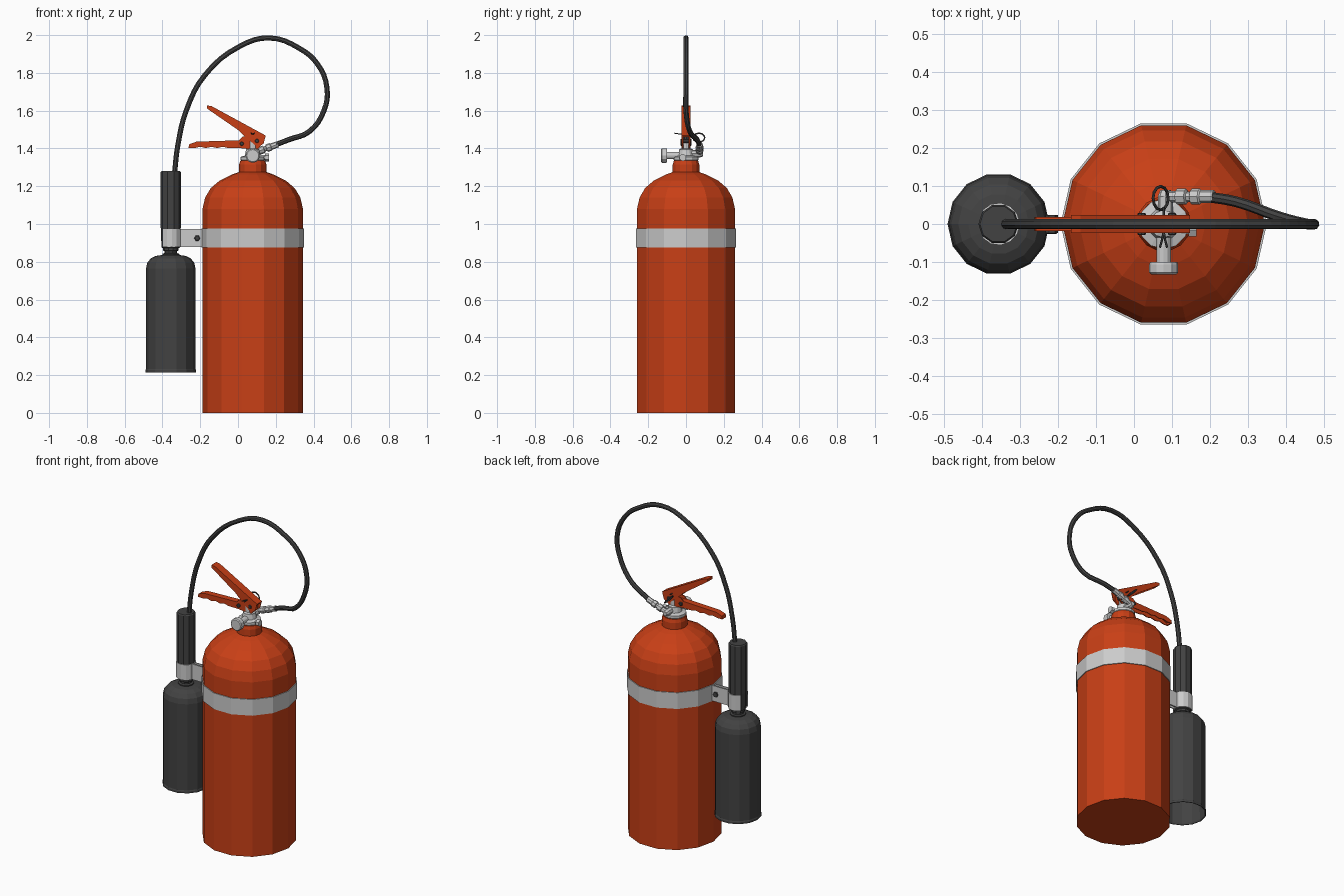
import bpy, bmesh, math
from mathutils import Vector, Matrix

if "Cube" in bpy.data.objects:
    bpy.data.objects.remove(bpy.data.objects["Cube"])

def material(name, col):
    m = bpy.data.materials.new(name)
    m.diffuse_color = (*col, 1)
    m.use_nodes = True
    m.node_tree.nodes["Principled BSDF"].inputs["Base Color"].default_value = m.diffuse_color
    return m

RED = material("red_paint", (0.58, 0.05, 0.008))
BLACK = material("black_rubber", (0.055, 0.055, 0.055))
Z = Vector((0, 0, 1))

def finish(name, bm, mat=None):
    bmesh.ops.recalc_face_normals(bm, faces=bm.faces[:])
    me = bpy.data.meshes.new(name)
    bm.to_mesh(me)
    bm.free()
    ob = bpy.data.objects.new(name, me)
    bpy.context.collection.objects.link(ob)
    if mat:
        me.materials.append(mat)
    return ob

def lathe(name, profile, n, loc, mat=None, axis=(0, 0, 1), closed=False):
    """Spin (radius, height) points around an axis; ends are capped unless closed."""
    bm = bmesh.new()
    rot = Z.rotation_difference(Vector(axis).normalized())
    rings = []
    for r, h in profile:
        rings.append([bm.verts.new(Vector(loc) + rot @ Vector((
            r * math.cos(2 * math.pi * i / n), r * math.sin(2 * math.pi * i / n), h)))
            for i in range(n)])
    pairs = list(zip(rings, rings[1:]))
    if closed:
        pairs.append((rings[-1], rings[0]))
    else:
        bm.faces.new(rings[0])
        bm.faces.new(rings[-1])
    for a, b in pairs:
        for i in range(n):
            j = (i + 1) % n
            bm.faces.new((a[i], a[j], b[j], b[i]))
    return finish(name, bm, mat)

def prism(name, pts, a, b, mat=None, axis='y'):
    """Extrude an outline from a to b along y (x,z outline) or z (x,y outline)."""
    bm = bmesh.new()
    place = (lambda p, t: (p[0], t, p[1])) if axis == 'y' else (lambda p, t: (p[0], p[1], t))
    lo = [bm.verts.new(place(p, a)) for p in pts]
    hi = [bm.verts.new(place(p, b)) for p in pts]
    bm.faces.new(lo)
    bm.faces.new(hi)
    for i in range(len(pts)):
        j = (i + 1) % len(pts)
        bm.faces.new((lo[i], lo[j], hi[j], hi[i]))
    return finish(name, bm, mat)

def tube(name, pts, radius, mat=None, cyclic=False, res=4, sides=2):
    cu = bpy.data.curves.new(name, 'CURVE')
    cu.dimensions = '3D'
    cu.bevel_depth, cu.bevel_resolution, cu.resolution_u = radius, sides, res
    cu.use_fill_caps = True
    sp = cu.splines.new('BEZIER')
    sp.bezier_points.add(len(pts) - 1)
    for bp, p in zip(sp.bezier_points, pts):
        bp.co = p
        bp.handle_left_type = bp.handle_right_type = 'AUTO'
    sp.use_cyclic_u = cyclic
    tmp = bpy.data.objects.new(name + "_curve", cu)
    bpy.context.collection.objects.link(tmp)
    bpy.context.view_layer.update()
    me = bpy.data.meshes.new_from_object(
        tmp.evaluated_get(bpy.context.evaluated_depsgraph_get()))
    bpy.data.objects.remove(tmp)
    bm = bmesh.new()
    bm.from_mesh(me)
    for f in bm.faces:
        f.smooth = False
        f.material_index = 0
    return finish(name, bm, mat)

CX, HX = 0.078, -0.356   # tank axis, horn axis

# Tank with dome and neck, and the steel strap
lathe("tank", [(.266, 0), (.266, 1.08), (.252, 1.14), (.222, 1.19), (.175, 1.23),
               (.11, 1.262), (.072, 1.275), (.072, 1.315), (.066, 1.335)], 14, (CX, 0, 0), RED)
lathe("tank_strap", [(.262, .876), (.271, .876), (.271, .976), (.262, .976)], 14,
      (CX, 0, 0), closed=True)

# Valve body
lathe("valve_body", [(.05, 1.325), (.066, 1.34), (.066, 1.355), (.042, 1.362),
                     (.036, 1.39), (.036, 1.395), (.024, 1.40), (.024, 1.45)], 12, (CX, 0, 0))

# Front gauge plug, side port and rear outlet
lathe("front_plug", [(.019, .0), (.019, .10), (.036, .10), (.038, .107), (.038, .128),
                     (.032, .133)], 12, (CX, 0, 1.362), axis=(0, -1, 0))
lathe("side_port", [(.012, 0), (.012, .065), (.02, .065), (.02, .086)], 6,
      (CX, -.016, 1.352), axis=(1, 0, 0))
lathe("rear_outlet", [(.02, 0), (.02, .075), (.013, .09)], 8, (CX + .005, 0, 1.372), axis=(0, 1, 0))
lathe("hose_fitting", [(.015, -.015), (.015, .025), (.021, .027), (.021, .052), (.014, .055),
                       (.014, .065), (.021, .068), (.021, .09), (.017, .094), (.017, .13)], 8,
      (CX + .01, .072, 1.378), axis=(1, 0, .36))

# Hose loop
tube("hose", [(.19, .072, 1.416), (.27, .058, 1.447), (.378, .02, 1.49), (.455, 0, 1.60),
              (.471, 0, 1.72), (.42, 0, 1.848), (.325, 0, 1.93), (.167, 0, 1.985),
              (.008, 0, 1.94), (-.177, 0, 1.786), (-.272, 0, 1.606), (-.318, 0, 1.42),
              (-.337, 0, 1.26)], .014, BLACK)

# Squeeze lever: side cheeks plus a top web
upper = [(-.165, 1.612), (-.165, 1.628), (-.14, 1.624), (.147, 1.468), (.135, 1.425),
         (.105, 1.405), (.02, 1.478), (0, 1.498)]
for side, s in (("front", -1), ("back", 1)):
    prism("squeeze_lever_cheek_" + side, upper, s * .019, s * .024, RED)
prism("squeeze_lever_web", [(-.165, 1.612), (-.165, 1.628), (-.14, 1.624), (.147, 1.468),
                            (.143, 1.460), (-.142, 1.612)], -.024, .024, RED)

# Carry handle: top web and cheeks with a finger-grip lower edge
grip = [(-.05 - .03 * i, 1.402 + (.007 if i % 2 else 0)) for i in range(7)]
lower = [(-.262, 1.403), (-.258, 1.422), (-.22, 1.436), (.005, 1.443), (.025, 1.462),
         (.125, 1.462), (.125, 1.42), (.1, 1.392), (.01, 1.402)] + grip
for side, s in (("front", -1), ("back", 1)):
    prism("carry_handle_cheek_" + side, lower, s * .014, s * .019, RED)
prism("carry_handle_web", [(-.262, 1.403), (-.258, 1.422), (-.22, 1.436), (.005, 1.443),
                           (.08, 1.443), (.08, 1.436), (.005, 1.436), (-.218, 1.429),
                           (-.25, 1.417), (-.255, 1.403)], -.019, .019, RED)

# Lever rivets
for i, (x, z) in enumerate([(.02, 1.425), (.10, 1.44)]):
    lathe(f"lever_rivet_{i + 1}", [(.008, -.029), (.011, -.027), (.011, .027), (.008, .029)], 8,
          (x, 0, z), BLACK, axis=(0, 1, 0))

# Safety pin with split tails and pull ring
for i, x in enumerate((.068, .087)):
    tube(f"safety_pin_leg_{i + 1}", [(.078, .045, 1.475), (.078, -.02, 1.475), (x, -.062, 1.481)],
         .003, BLACK, res=2, sides=1)
tilt = Matrix.Rotation(math.radians(50), 3, 'Y')
tube("pull_ring", [Vector((.07, .068, 1.457)) + tilt @ Vector((
    .031 * math.cos(k * math.pi / 6), .031 * math.sin(k * math.pi / 6), 0)) for k in range(12)],
    .004, BLACK, cyclic=True, res=1, sides=1)

# Discharge horn (open below), its neck collar and the hand grip
lathe("horn", [(.08, .805), (.122, .77), (.126, .225), (.130, .215), (.134, .215), (.134, .226),
               (.131, .232), (.131, .765), (.124, .795), (.106, .818), (.08, .831),
               (.045, .836)], 14, (HX, 0, 0), BLACK)
lathe("horn_collar", [(.045, .83), (.045, .842), (.034, .846), (.034, .856), (.042, .86),
                      (.042, .88)], 10, (HX, 0, 0), BLACK)
lathe("horn_grip", [(.042, .872), (.049, .876), (.053, .98), (.053, 1.275), (.049, 1.281),
                    (.022, 1.281)], 10, (HX, 0, 0), BLACK)

# Spring clip around the grip, arms to the strap, and clamp bolt
angles = [math.radians(-140 + 28 * i) for i in range(11)]
arc = lambda r: [(HX + r * math.cos(a), r * math.sin(a)) for a in angles]
prism("grip_clip", arc(.056) + arc(.050)[::-1], .878, .974, axis='z')
for side, s in (("front", -1), ("back", 1)):
    prism("clip_arm_" + side, [(-.315, .878), (-.18, .878), (-.18, .974), (-.315, .974)],
          s * .008, s * .015)
lathe("clip_bolt", [(.012, -.026), (.016, -.023), (.016, -.015), (.008, -.015), (.008, .015),
                    (.016, .015), (.016, .024)], 6, (-.216, 0, .925), BLACK, axis=(0, 1, 0))
